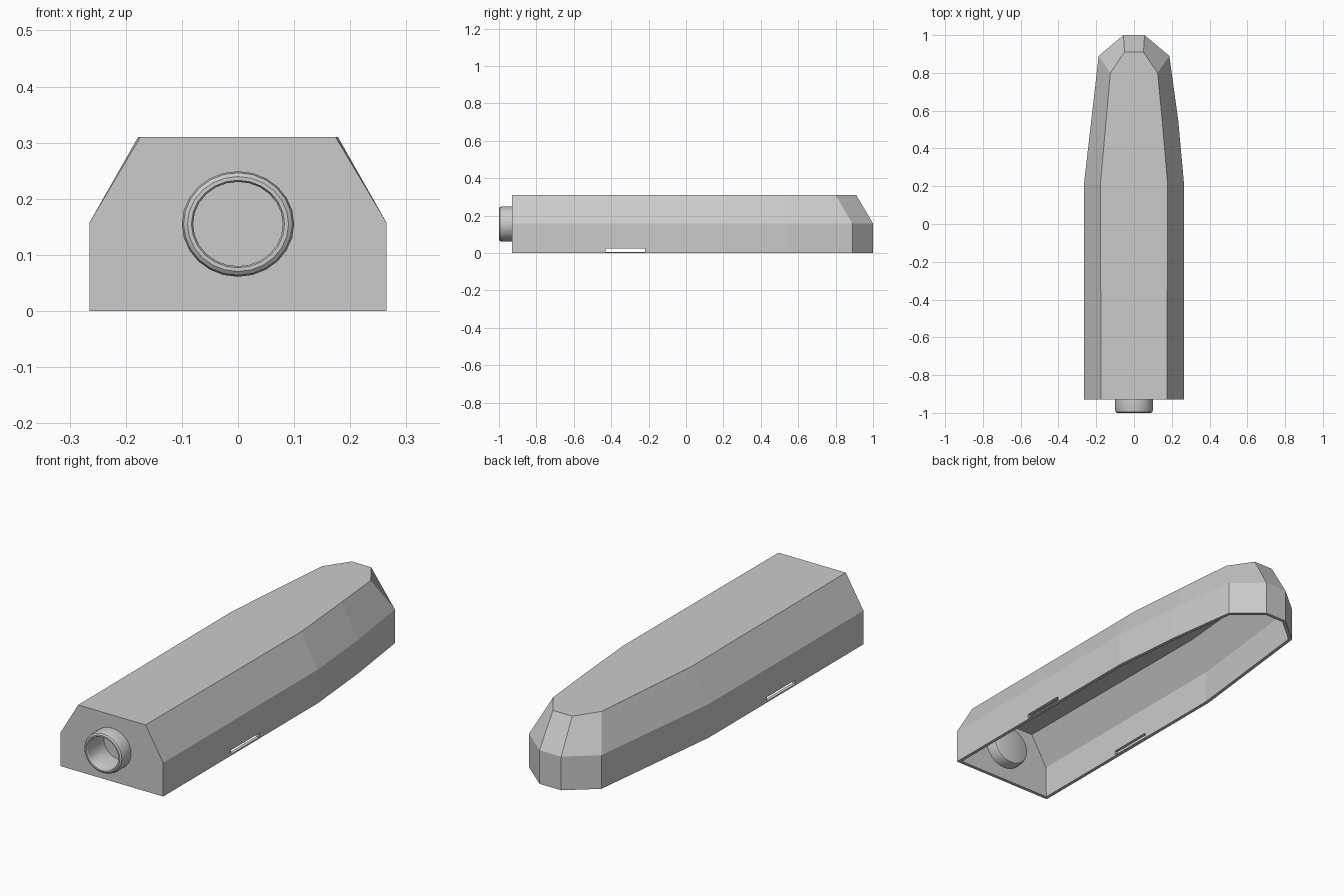
import bpy, bmesh, math
from mathutils import Vector

if "Cube" in bpy.data.objects:
    bpy.data.objects.remove(bpy.data.objects["Cube"])

WALL = 0.016


def add_object(name, bm):
    bmesh.ops.recalc_face_normals(bm, faces=bm.faces)
    mesh = bpy.data.meshes.new(name)
    bm.to_mesh(mesh)
    bm.free()
    obj = bpy.data.objects.new(name, mesh)
    bpy.context.collection.objects.link(obj)
    return obj


def outline(right, skip):
    # right side front to back, then mirrored left side without the extra bend
    left = [(-x, y) for i, (x, y) in enumerate(right) if i != skip]
    return right + left[::-1]


def apply_modifier(obj, mod):
    bpy.context.view_layer.objects.active = obj
    bpy.ops.object.modifier_apply(modifier=mod.name)


def cut(obj, cutter):
    cutter.hide_render = True
    mod = obj.modifiers.new("cut", 'BOOLEAN')
    mod.operation = 'DIFFERENCE'
    mod.solver = 'EXACT'
    mod.object = cutter
    apply_modifier(obj, mod)
    bpy.data.objects.remove(cutter)


# Hull: vertical skirt, sloped shoulders, flat roof, open underneath
base = outline([(0.265, -0.93), (0.265, 0.21), (0.234, 0.55), (0.187, 0.89), (0.056, 1.0)], 2)
roof = outline([(0.174, -0.93), (0.178, 0.21), (0.149, 0.55), (0.125, 0.80), (0.05, 0.91)], 2)
bm = bmesh.new()
rings = [[bm.verts.new((x, y, z)) for x, y in pts]
         for pts, z in ((base, 0.0), (base, 0.157), (roof, 0.31))]
for low, high in zip(rings, rings[1:]):
    n = len(low)
    for i in range(n):
        j = (i + 1) % n
        bm.faces.new((low[i], low[j], high[j], high[i]))
bm.faces.new(rings[-1])
hull = add_object("hull_shell", bm)
shell = hull.modifiers.new("wall", 'SOLIDIFY')
shell.thickness = WALL
shell.offset = -1
shell.use_even_offset = True
apply_modifier(hull, shell)

# Level the rim on the ground
for v in hull.data.vertices:
    if v.co.z < 0.05:
        v.co.z = 0.0

# Slots through both side walls near the rim
bpy.ops.mesh.primitive_cube_add(size=1, location=(0, -0.325, 0.0155))
slot = bpy.context.object
slot.scale = (0.8, 0.21, 0.019)
cut(hull, slot)

# Opening for the socket in the front wall
bpy.ops.mesh.primitive_cylinder_add(vertices=24, radius=0.09, depth=0.1,
                                    location=(0, -0.93, 0.155),
                                    rotation=(math.pi / 2, 0, 0))
opening = bpy.context.object
opening.scale = (1, 0.94, 1)
cut(hull, opening)

# Round socket: a lathed cup set into the front wall
profile = [(0, -0.86), (0.082, -0.86), (0.094, -0.865), (0.1, -0.88), (0.1, -0.985),
           (0.097, -0.995), (0.09, -1.0), (0.083, -1.0), (0.08, -0.995),
           (0.08, -0.875), (0, -0.875)]
bm = bmesh.new()
verts = [bm.verts.new((r, y, 0)) for r, y in profile]
edges = [bm.edges.new(pair) for pair in zip(verts, verts[1:])]
bmesh.ops.spin(bm, geom=verts + edges, cent=(0, 0, 0), axis=(0, 1, 0),
               angle=math.tau, steps=24)
bmesh.ops.remove_doubles(bm, verts=bm.verts, dist=0.0005)
bmesh.ops.scale(bm, vec=(1, 1, 0.94), verts=bm.verts)
bmesh.ops.translate(bm, vec=Vector((0, 0, 0.155)), verts=bm.verts)
socket = add_object("front_socket", bm)
bpy.ops.object.select_all(action='DESELECT')
socket.select_set(True)
bpy.context.view_layer.objects.active = socket
bpy.ops.object.shade_smooth_by_angle(angle=math.radians(30))
